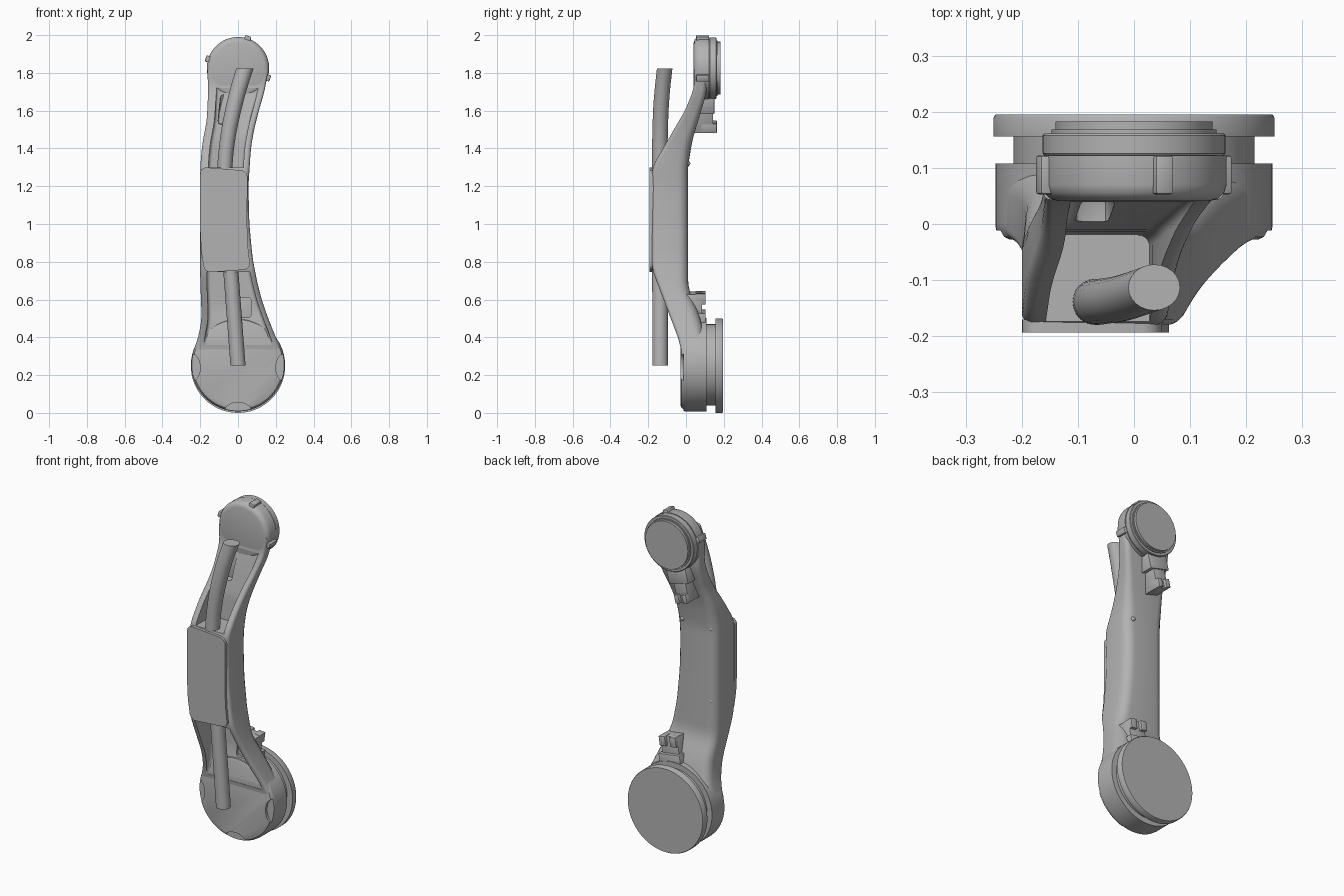
import bpy
import bmesh
from math import cos, sin, pi, radians
from mathutils import Matrix, Vector

if "Cube" in bpy.data.objects:
    bpy.data.objects.remove(bpy.data.objects["Cube"])

grey = bpy.data.materials.new("satin_grey")
grey.use_nodes = True
GREY = (0.45, 0.45, 0.45, 1)
grey.diffuse_color = GREY
grey.node_tree.nodes["Principled BSDF"].inputs["Base Color"].default_value = GREY


def finish(name, bm, angle=35):
    """Turn a bmesh into a shaded, coloured object."""
    bmesh.ops.recalc_face_normals(bm, faces=bm.faces)
    mesh = bpy.data.meshes.new(name)
    bm.to_mesh(mesh)
    bm.free()
    obj = bpy.data.objects.new(name, mesh)
    bpy.context.collection.objects.link(obj)
    mesh.materials.append(grey)
    shade(obj, angle)
    return obj


def shade(obj, angle=35):
    bpy.ops.object.select_all(action='DESELECT')
    obj.select_set(True)
    bpy.context.view_layer.objects.active = obj
    bpy.ops.object.shade_smooth_by_angle(angle=radians(angle))


def loft(name, rings):
    """Skin closed rings that all have the same point count."""
    bm = bmesh.new()
    rows = [[bm.verts.new(p) for p in ring] for ring in rings]
    n = len(rows[0])
    for a, b in zip(rows, rows[1:]):
        for i in range(n):
            j = (i + 1) % n
            bm.faces.new((a[i], a[j], b[j], b[i]))
    bm.faces.new(rows[0])
    bm.faces.new(rows[-1])
    return finish(name, bm)


def lathe(name, profile, z, steps=72):
    """Revolve (radius, y) points about a y-parallel axis at height z."""
    def ring(r, y):
        return [(r * cos(2 * pi * i / steps), y, z + r * sin(2 * pi * i / steps))
                for i in range(steps)]
    return loft(name, [ring(r, y) for r, y in profile])


def box(name, x, y, z, bevel=0.0, pivot_z=None, angle=0):
    """Box from (min, max) ranges, optionally swung about a y-parallel axis."""
    bm = bmesh.new()
    bmesh.ops.create_cube(bm, size=1)
    for v in bm.verts:
        v.co = [lo + (hi - lo) * (c + 0.5) for c, (lo, hi) in zip(v.co, (x, y, z))]
    if bevel:
        bmesh.ops.bevel(bm, geom=bm.edges[:], offset=bevel, segments=2,
                        affect='EDGES', profile=0.5)
    if pivot_z is not None:
        pivot = Matrix.Translation((0, 0, pivot_z))
        bm.transform(pivot @ Matrix.Rotation(radians(angle), 4, 'Y') @ pivot.inverted())
    return finish(name, bm)


def cut(obj, cutter):
    mod = obj.modifiers.new("cut", 'BOOLEAN')
    mod.operation = 'DIFFERENCE'
    mod.solver = 'EXACT'
    mod.object = cutter
    cutter.hide_render = True
    bpy.context.view_layer.objects.active = obj
    bpy.ops.object.modifier_apply(modifier=mod.name)
    bpy.data.objects.remove(cutter)
    shade(obj)


def at(points, z):
    """Linear lookup of a value in (z, value) points."""
    if z <= points[0][0]:
        return points[0][1]
    for (z0, a), (z1, b) in zip(points, points[1:]):
        if z <= z1:
            return a + (b - a) * (z - z0) / (z1 - z0)
    return points[-1][1]


def soft(points, z, reach=0.035):
    return sum(at(points, z + reach * k / 3) for k in range(-3, 4)) / 7


def section(x0, x1, y0, y1, z, r_front, r_back):
    """Rounded rectangle in the horizontal plane; y0 is the front."""
    pts = []
    corners = ((x1, y1, -1, -1, r_back, 0), (x0, y1, 1, -1, r_back, 1),
               (x0, y0, 1, 1, r_front, 2), (x1, y0, -1, 1, r_front, 3))
    for x, y, sx, sy, r, quarter in corners:
        for k in range(6):
            a = (quarter + k / 5) * pi / 2
            pts.append((x + sx * r + r * cos(a), y + sy * r + r * sin(a), z))
    return pts


# Arm body: edges listed as (height, value)
left = [(0.25, -0.245), (0.33, -0.235), (0.4, -0.21), (0.5, -0.192), (0.7, -0.2),
        (1.3, -0.2), (1.42, -0.19), (1.55, -0.165), (1.7, -0.158), (1.82, -0.162)]
right = [(0.25, 0.245), (0.33, 0.233), (0.4, 0.2), (0.5, 0.16), (0.6, 0.125), (0.7, 0.1),
         (0.82, 0.077), (1, 0.06), (1.2, 0.055), (1.4, 0.068), (1.5, 0.085),
         (1.6, 0.11), (1.7, 0.14), (1.82, 0.162)]
front = [(0.3, -0.022), (0.38, -0.035), (0.76, -0.18), (1.3, -0.18), (1.61, 0), (1.72, 0.043)]
back = [(0.4, 0.1), (0.52, 0.07), (0.66, 0.012), (1.3, 0.01), (1.45, 0.035),
        (1.58, 0.075), (1.7, 0.11)]
rings = []
for i in range(61):
    z = 0.25 + 1.57 * i / 60
    y0, y1 = soft(front, z), soft(back, z)
    deep = y1 - y0
    rings.append(section(soft(left, z), soft(right, z), y0, y1, z,
                         min(0.022, deep * 0.2), min(0.055, deep * 0.35)))
body = loft("arm_body", rings)

# Cable channels sunk in the front, above and below the cover
channels = {
    "upper": (1.3, 1.72, 0.042, [(1.3, -0.02), (1.45, -0.012), (1.6, 0.02), (1.72, 0.05)]),
    "lower": (0.36, 0.745, 0.035, [(0.36, -0.03), (0.48, -0.02), (0.55, -0.01), (0.745, -0.01)]),
}
for name, (z0, z1, wall, floor) in channels.items():
    rings = []
    for i in range(17):
        z = z0 + (z1 - z0) * i / 16
        rings.append(section(soft(left, z) + wall, soft(right, z) - wall * 0.8,
                             -0.4, at(floor, z), z, 0.01, 0.02))
    cut(body, loft(name + "_channel_cutter", rings))

# Cable openings in the channel floors
cut(body, box("upper_opening_cutter", (-0.1, -0.04), (-0.08, 0.05), (1.52, 1.68), 0.015, 1.6, 5))
cut(body, box("lower_opening_cutter", (0.0, 0.07), (-0.08, 0.035), (0.505, 0.61), 0.015))

# Lower joint: housing with scalloped rim, neck and flange
housing = lathe("lower_housing", [(0.226, -0.028), (0.238, -0.023), (0.246, -0.01),
                                  (0.247, 0.0), (0.247, 0.108)], 0.255)
for x, z, rx, rz in ((-0.25, 0.24, 0.05, 0.075), (0.25, 0.24, 0.05, 0.075),
                     (0, 0.01, 0.07, 0.045)):
    def oval(y):
        return [(x + rx * cos(k * pi / 16), y, z + rz * sin(k * pi / 16)) for k in range(32)]
    notch_rings = [oval(-0.1), oval(-0.012)]
    for target in (housing, body):
        cut(target, loft("notch_cutter", notch_rings))
lathe("lower_neck", [(0.215, 0.1), (0.215, 0.16)], 0.255)
lathe("lower_flange", [(0.25, 0.156), (0.25, 0.19), (0.247, 0.195)], 0.25)

# Upper joint: rounded housing, collar and end disc
HEAD = 1.825
lathe("upper_housing", [(0.135, 0.041), (0.15, 0.045), (0.161, 0.056), (0.165, 0.07),
                        (0.165, 0.122)], HEAD)
lathe("upper_collar", [(0.158, 0.12), (0.163, 0.126), (0.163, 0.158), (0.16, 0.161)], HEAD)
lathe("upper_end_groove", [(0.147, 0.158), (0.147, 0.168)], HEAD)
lathe("upper_end_disc", [(0.14, 0.165), (0.14, 0.183)], HEAD)
for i, turn in enumerate((18, -73, 108)):
    box(f"head_lug_{i + 1}", (-0.017, 0.017), (0.053, 0.122),
        (HEAD + 0.14, HEAD + 0.179), 0.005, HEAD, turn)


# Rear connector brackets, set radially beside each joint
def bracket(name, pivot, turn, sign, parts):
    for i, (x, y, near, far) in enumerate(parts):
        z = sorted((pivot + sign * near, pivot + sign * far))
        box(f"{name}_{i + 1}", x, y, z, 0.003, pivot, turn)


bracket("lower_bracket", 0.25, 8, 1, [
    ((-0.055, 0.055), (0, 0.085), 0.2, 0.39),
    ((-0.055, -0.015), (0.05, 0.104), 0.335, 0.392),
    ((0.015, 0.055), (0.05, 0.104), 0.335, 0.392),
    ((-0.07, 0.07), (0.02, 0.104), 0.2, 0.29)])
bracket("upper_bracket", HEAD, 14, -1, [
    ((-0.04, 0.04), (0.04, 0.143), 0.15, 0.345),
    ((-0.04, -0.012), (0.08, 0.163), 0.295, 0.345),
    ((0.012, 0.04), (0.08, 0.163), 0.295, 0.345),
    ((-0.065, 0.065), (0.05, 0.15), 0.14, 0.235)])

# Front cover plate with rounded corners
bm = bmesh.new()
outline = [(-0.2, 1.302), (0.05, 1.282), (0.048, 1.0), (0.053, 0.88), (0.066, 0.76),
           (-0.178, 0.742), (-0.195, 0.86), (-0.2, 0.96)]
plate = bm.faces.new([bm.verts.new((x, -0.193, z)) for x, z in outline])
corners = [v for i, v in enumerate(plate.verts) if i in (0, 1, 4, 5)]
bmesh.ops.bevel(bm, geom=corners, offset=0.035, segments=5, affect='VERTICES', profile=0.5)
grown = bmesh.ops.extrude_face_region(bm, geom=bm.faces[:])
moved = [v for v in grown["geom"] if isinstance(v, bmesh.types.BMVert)]
bmesh.ops.translate(bm, verts=moved, vec=(0, 0.023, 0))
finish("cover_plate", bm)

# Cable with level cut ends
cable_x = [(0.25, 0), (0.75, -0.038), (1.2, -0.072), (1.35, -0.068), (1.5, -0.048),
           (1.65, -0.015), (1.75, 0.012), (1.82, 0.036)]
cable_y = [(0.25, -0.137), (1.4, -0.139), (1.6, -0.134), (1.72, -0.125), (1.82, -0.113)]
rings = []
for i in range(41):
    z = 0.252 + 1.57 * i / 40
    reach = min(0.05, z - 0.25, max(1.8221 - z, 0))
    c = Vector((soft(cable_x, z, reach), soft(cable_y, z, reach), z))
    rx = 0.04 + 0.006 * max(0, (z - 1.4) / 0.42)
    rings.append([c + Vector((rx * cos(k * pi / 12), 0.041 * sin(k * pi / 12), 0))
                  for k in range(24)])
loft("cable", rings)

# Small fasteners on the back
for i, (x, y, z) in enumerate(((0.015, 0.01, 1.32), (-0.165, -0.004, 1.3), (-0.165, -0.004, 0.87))):
    bm = bmesh.new()
    bmesh.ops.create_uvsphere(bm, u_segments=16, v_segments=8, radius=0.013)
    bmesh.ops.translate(bm, verts=bm.verts, vec=(x, y, z))
    finish(f"back_fastener_{i + 1}", bm)
